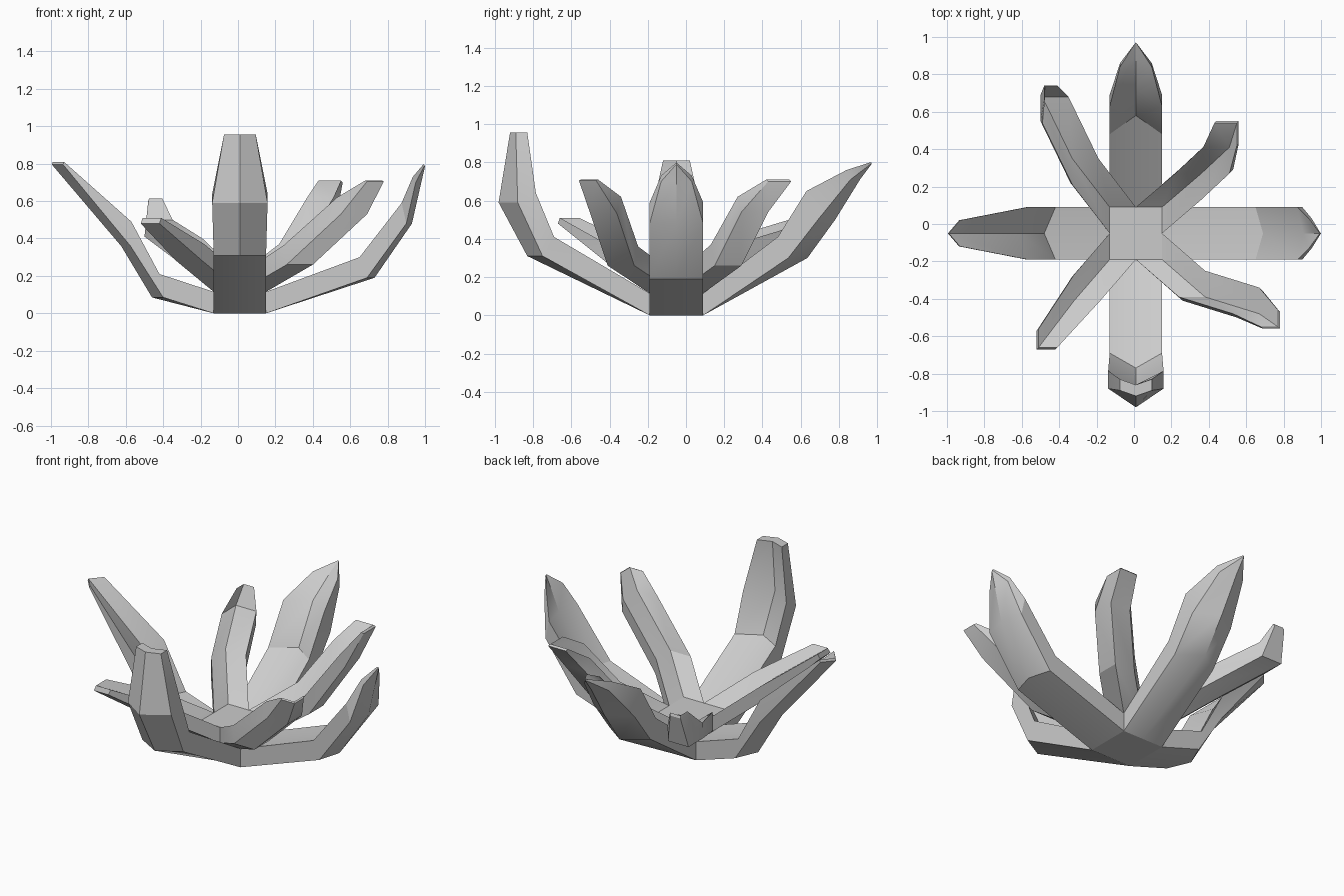
import bpy, bmesh
from mathutils import Vector

if "Cube" in bpy.data.objects:
    bpy.data.objects.remove(bpy.data.objects["Cube"])

CX, CY, H = 0.01, -0.05, 0.14   # hub centre and half width


def finish(bm, name):
    bmesh.ops.recalc_face_normals(bm, faces=bm.faces)
    me = bpy.data.meshes.new(name)
    bm.to_mesh(me)
    bm.free()
    ob = bpy.data.objects.new(name, me)
    bpy.context.collection.objects.link(ob)
    bpy.ops.object.select_all(action='DESELECT')
    bpy.context.view_layer.objects.active = ob
    ob.select_set(True)
    bpy.ops.object.shade_smooth_by_angle(angle=0.5)


def loft(name, rings):
    # each ring: three lower points, then three upper points in reverse
    bm = bmesh.new()
    vs = [[bm.verts.new(p) for p in r] for r in rings]
    for a, b in zip(vs, vs[1:]):
        for i in range(6):
            j = (i + 1) % 6
            bm.faces.new((a[i], a[j], b[j], b[i]))
    for r in (vs[0], vs[-1]):
        bm.faces.new((r[0], r[1], r[4], r[5]))
        bm.faces.new((r[1], r[2], r[3], r[4]))
    finish(bm, name)


def main_leaf(name, d, rows):
    # row: lower reach, lower z, upper reach, upper z, half width, keel bulge
    d = Vector((d[0], d[1], 0))
    s = Vector((-d.y, d.x, 0))
    o = Vector((CX, CY, 0))
    rings = []
    for ob, zb, ot, zt, h, k in [(H, 0, H, 0.115, H, 0)] + rows:
        p = lambda out, side, z: o + d * out + s * side + Vector((0, 0, z))
        rings.append([p(ob, -h, zb), p(ob + k, 0, zb), p(ob, h, zb),
                      p(ot, h, zt), p(ot + k, 0, zt), p(ot, -h, zt)])
    loft(name, rings)


def corner_leaf(name, sx, sy, rows):
    # row: keel x, keel y, lower z, arm length, inset of upper side, thickness
    rings = []
    root = (CX + sx * H, CY + sy * H, 0.115, H, 0, 0.095)
    for x, y, z, a, n, t in [root] + rows:
        u, v = x - sx * n, y - sy * n
        rings.append([(x - sx * a, y, z), (x, y, z), (x, y - sy * a, z),
                      (u, v - sy * a, z + t), (u, v, z + t), (u - sx * a, v, z + t)])
    loft(name, rings)


# square hub in the middle
bm = bmesh.new()
bmesh.ops.create_cube(bm, size=1)
for v in bm.verts:
    v.co = (CX + v.co.x * 2 * H, CY + v.co.y * 2 * H, (v.co.z + 0.5) * 0.21)
finish(bm, "hub")

# four broad leaves from the hub sides
main_leaf("right_leaf", (1, 0), [
    (.68, .19, .64, .30, .14, .04), (.89, .48, .865, .59, .14, .03),
    (.94, .70, .925, .73, .08, .03), (.985, .785, .98, .795, .005, .005)])
main_leaf("left_leaf", (-1, 0), [
    (.41, .085, .43, .21, .14, .06), (.585, .36, .58, .49, .14, .05),
    (.945, .795, .94, .81, .07, .06)])
main_leaf("front_leaf", (0, -1), [
    (.70, .31, .64, .41, .14, .08), (.83, .59, .735, .64, .148, .10),
    (.84, .955, .78, .955, .085, .03)])
main_leaf("back_leaf", (0, 1), [
    (.585, .30, .53, .41, .14, .10), (.74, .50, .68, .65, .14, .09),
    (.91, .71, .89, .76, .085, .05), (1.015, .79, 1.015, .80, .005, .005)])

# four slim leaves from the hub corners
corner_leaf("front_right_leaf", 1, -1, [
    (.40, -.41, .26, .14, .02, .10), (.69, -.50, .53, .14, .02, .09),
    (.78, -.56, .705, .09, .01, .005)])
corner_leaf("back_right_leaf", 1, 1, [
    (.38, .29, .26, .14, .02, .11), (.53, .43, .54, .14, .02, .08),
    (.56, .55, .70, .12, .01, .01)])
corner_leaf("back_left_leaf", -1, 1, [
    (-.34, .36, .29, .14, .01, .11), (-.50, .69, .41, .14, .01, .09),
    (-.48, .74, .60, .07, .005, .015)])
corner_leaf("front_left_leaf", -1, -1, [
    (-.33, -.42, .28, .14, .01, .09), (-.52, -.67, .48, .10, .01, .03)])
